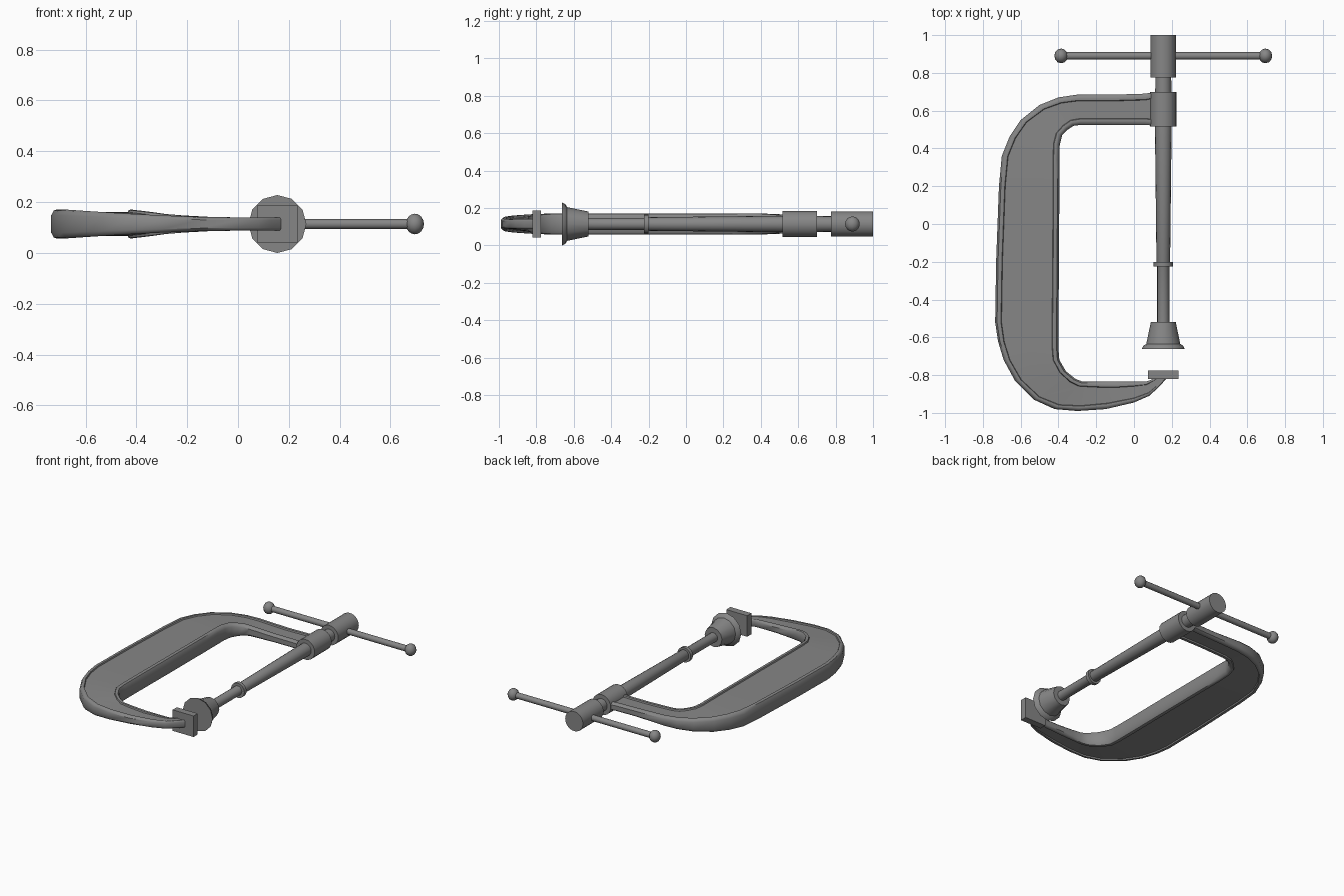
import bpy, bmesh, math
from mathutils import Matrix, Vector

cube = bpy.data.objects.get("Cube")
if cube:
    bpy.data.objects.remove(cube, do_unlink=True)

AXIS_X, AXIS_Z = 0.155, 0.114

steel = bpy.data.materials.new("grey steel")
steel.use_nodes = True
GREY = (0.24, 0.24, 0.24, 1)
steel.diffuse_color = GREY
steel.node_tree.nodes["Principled BSDF"].inputs["Base Color"].default_value = GREY


def finish(name, bm, angle=35):
    bmesh.ops.recalc_face_normals(bm, faces=bm.faces)
    mesh = bpy.data.meshes.new(name)
    bm.to_mesh(mesh)
    bm.free()
    mesh.materials.append(steel)
    obj = bpy.data.objects.new(name, mesh)
    bpy.context.collection.objects.link(obj)
    bpy.ops.object.select_all(action='DESELECT')
    obj.select_set(True)
    bpy.context.view_layer.objects.active = obj
    bpy.ops.object.shade_smooth_by_angle(angle=math.radians(angle))
    return obj


def loft(name, rings, angle=35):
    """Skin a row of closed rings and cap both ends."""
    bm = bmesh.new()
    loops = [[bm.verts.new(p) for p in ring] for ring in rings]
    n = len(loops[0])
    for a, b in zip(loops, loops[1:]):
        for i in range(n):
            j = (i + 1) % n
            bm.faces.new((a[i], a[j], b[j], b[i]))
    bm.faces.new(loops[0])
    bm.faces.new(loops[-1])
    return finish(name, bm, angle)


def turned(name, profile, sides=16):
    """Round part on the screw axis, from (y, radius) pairs."""
    steps = [2 * math.pi * i / sides for i in range(sides)]
    return loft(name, [[(AXIS_X + r * math.cos(t), y, AXIS_Z + r * math.sin(t))
                        for t in steps] for y, r in profile])


# C-shaped frame: outer and inner outline points in pairs
outline = [
    ((.11, .70), (.11, .52)), ((.06, .69), (.06, .525)), ((-.1, .685), (-.1, .525)),
    ((-.3, .685), (-.28, .525)), ((-.4, .67), (-.32, .52)), ((-.5, .63), (-.35, .5)),
    ((-.6, .55), (-.38, .47)), ((-.66, .46), (-.393, .42)), ((-.7, .36), (-.395, .34)),
    ((-.715, .2), (-.395, .2)), ((-.73, -.2), (-.397, -.2)), ((-.735, -.52), (-.4, -.52)),
    ((-.72, -.62), (-.4, -.66)), ((-.69, -.72), (-.395, -.72)), ((-.63, -.83), (-.36, -.78)),
    ((-.53, -.93), (-.31, -.82)), ((-.42, -.98), (-.27, -.835)), ((-.3, -.99), (-.2, -.835)),
    ((-.15, -.98), (-.1, -.835)), ((0, -.945), (0, -.835)), ((.08, -.91), (.06, -.835)),
    ((.13, -.865), (.09, -.825)), ((.18, -.81), (.14, -.795)),
]


def frame_ring(outer, inner):
    """Section with a rounded rim on each edge and a recessed web between."""
    a, b = Vector(outer), Vector(inner)
    width = (b - a).length
    reach = min(1, max(0, (-a.x - 0.05) / 0.65))
    half = 0.026 + 0.031 * reach ** 1.5
    rim = min(0.034, width * 0.22)
    web = half - 0.3 * rim
    edge = [(0, half * 0.6), (rim * 0.3, half * 0.93), (rim * 0.6, half),
            (rim * 0.9, half * 0.97), (rim, web)]
    top = edge + [(width - d, h) for d, h in reversed(edge)]
    section = top + [(d, -h) for d, h in reversed(top)]
    return [(*a.lerp(b, d / width), AXIS_Z + h) for d, h in section]


loft("frame", [frame_ring(o, i) for o, i in outline], 40)

# Round parts along the screw axis
turned("threaded_collar", [(0.515, 0.07), (0.70, 0.07)], 20)
turned("screw_head", [(0.775, 0.068), (1.0, 0.068)], 20)
turned("screw_shaft", [(0.79, 0.042), (0.5, 0.044), (-0.205, 0.036),
                       (-0.215, 0.032), (-0.53, 0.032)])
turned("stop_ring", [(-0.225, 0.051), (-0.2, 0.051)])
turned("swivel_pad", [(-0.52, 0.066), (-0.635, 0.09), (-0.645, 0.106),
                      (-0.662, 0.114)], 12)

# Square anvil on the fixed jaw
bm = bmesh.new()
bmesh.ops.create_cube(bm, size=1, matrix=Matrix.Translation((AXIS_X, -0.798, AXIS_Z))
                      @ Matrix.Diagonal((0.16, 0.046, 0.145, 1)))
finish("anvil", bm)

# Sliding handle bar with ball ends
HANDLE_Y = 0.89
bm = bmesh.new()
turn = Matrix.Rotation(math.pi / 2, 4, 'Y')
bmesh.ops.create_cone(bm, cap_ends=True, segments=12, radius1=0.02, radius2=0.02,
                      depth=1.08, matrix=Matrix.Translation((AXIS_X, HANDLE_Y, AXIS_Z)) @ turn)
finish("handle_bar", bm)
for side, label in ((-1, "right"), (1, "left")):
    bm = bmesh.new()
    spot = (AXIS_X + side * 0.541, HANDLE_Y, AXIS_Z)
    bmesh.ops.create_uvsphere(bm, u_segments=12, v_segments=8, radius=0.039,
                              matrix=Matrix.Translation(spot) @ Matrix.Diagonal((0.92, 1, 1.04, 1)))
    finish("handle_ball_" + label, bm, 60)
